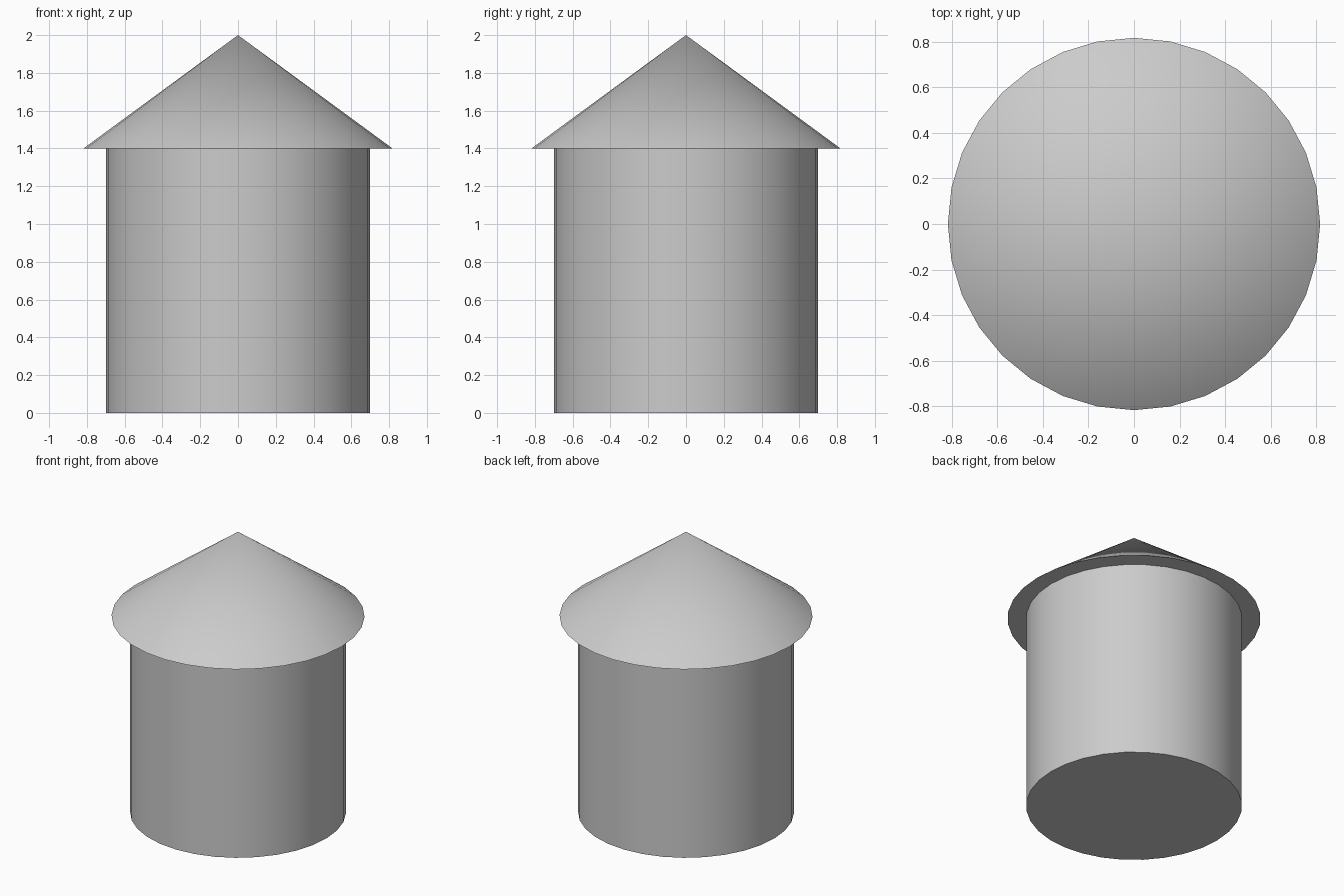
import bpy
import math

if "Cube" in bpy.data.objects:
    bpy.data.objects.remove(bpy.data.objects["Cube"])


def round_part(name, r_bottom, r_top, z0, z1):
    """Capped 32-sided cone or cylinder, smooth sides and sharp rims."""
    bpy.ops.mesh.primitive_cone_add(
        vertices=32, radius1=r_bottom, radius2=r_top,
        depth=z1 - z0, location=(0, 0, (z0 + z1) / 2))
    ob = bpy.context.object
    ob.name = name
    bpy.ops.object.shade_smooth_by_angle(angle=math.radians(30))
    return ob


# Cylindrical wall
round_part("wall", 0.698, 0.698, 0.0, 1.4)

# Overhanging conical roof
round_part("roof", 0.818, 0.0, 1.4, 2.0)
